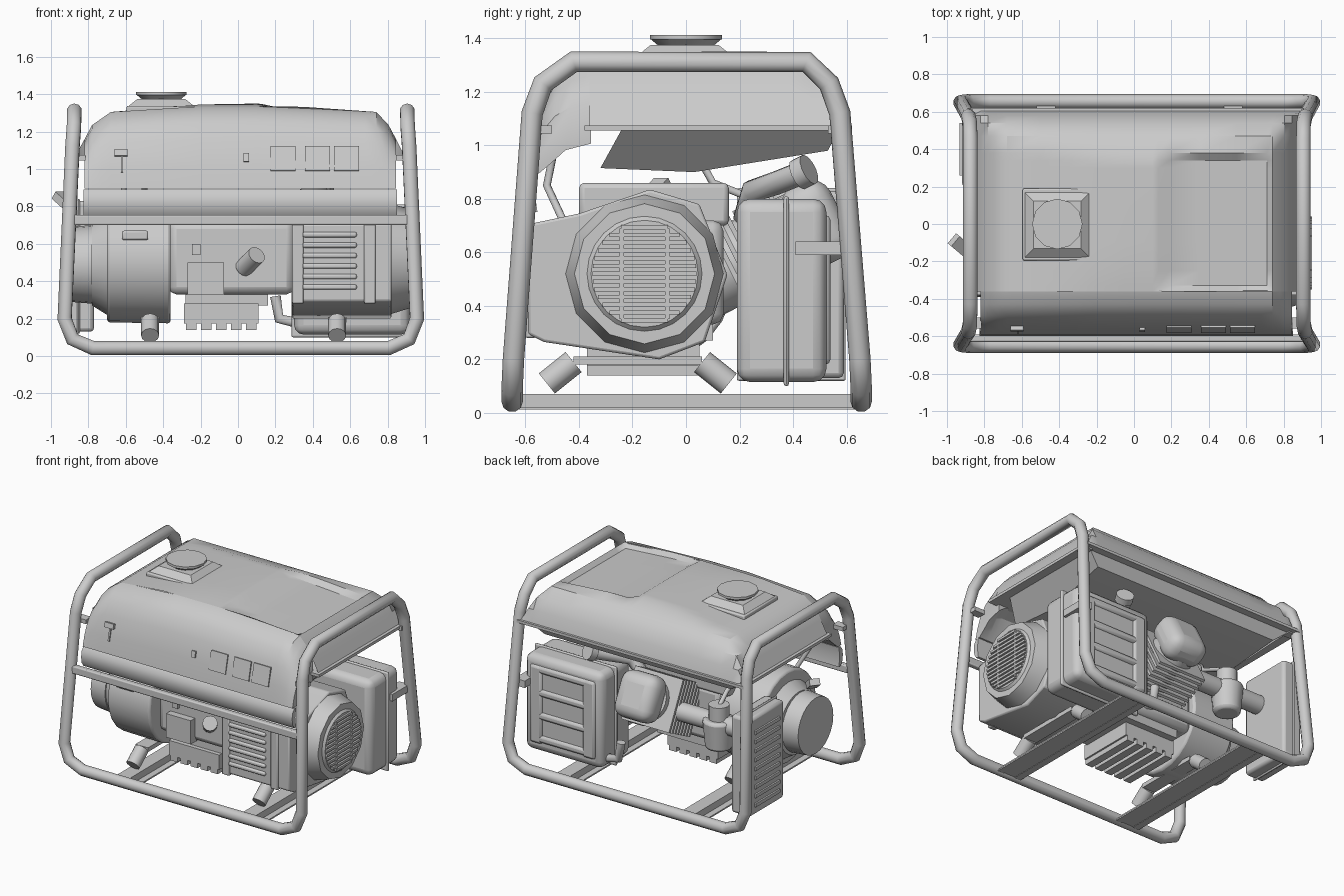
import bpy, bmesh, math
from mathutils import Vector

if "Cube" in bpy.data.objects:
    bpy.data.objects.remove(bpy.data.objects["Cube"])

GREY = (0.6, 0.6, 0.6, 1)
mat = bpy.data.materials.new("plain grey")
mat.use_nodes = True
mat.diffuse_color = GREY
mat.node_tree.nodes["Principled BSDF"].inputs["Base Color"].default_value = GREY
CX = 0.015  # middle of the frame
parts = []


def add(name, bm, bevel=0, segments=2):
    bmesh.ops.recalc_face_normals(bm, faces=bm.faces[:])
    me = bpy.data.meshes.new(name)
    bm.to_mesh(me)
    bm.free()
    me.materials.append(mat)
    ob = bpy.data.objects.new(name, me)
    bpy.context.collection.objects.link(ob)
    parts.append(ob)
    if bevel:
        mod = ob.modifiers.new("bevel", "BEVEL")
        mod.width, mod.segments = bevel, segments
    return ob


def box(name, x, y, z, bevel=0, segments=2, rot=(0, 0, 0)):
    """Box from (min, max) ranges, with an optional turn about its middle."""
    bm = bmesh.new()
    bmesh.ops.create_cube(bm, size=1)
    for v in bm.verts:
        v.co = Vector(c * (r[1] - r[0]) for c, r in zip(v.co, (x, y, z)))
    ob = add(name, bm, bevel, segments)
    ob.location = [sum(r) / 2 for r in (x, y, z)]
    ob.rotation_euler = rot
    return ob


def cyl(name, a, b, r1, r2=None, sides=24, bevel=0):
    """Cylinder or cone from point a to point b."""
    a, b = Vector(a), Vector(b)
    bm = bmesh.new()
    bmesh.ops.create_cone(bm, cap_ends=True, segments=sides, radius1=r1,
                          radius2=r1 if r2 is None else r2, depth=(b - a).length)
    ob = add(name, bm, bevel)
    ob.location = (a + b) / 2
    ob.rotation_euler = (b - a).to_track_quat('Z', 'Y').to_euler()
    return ob


def loft(name, rings, bevel=0):
    """Skin a row of closed rings and cap both ends."""
    bm = bmesh.new()
    rows = [[bm.verts.new(p) for p in ring] for ring in rings]
    n = len(rows[0])
    for lo, hi in zip(rows, rows[1:]):
        for k in range(n):
            bm.faces.new((lo[k], lo[(k + 1) % n], hi[(k + 1) % n], hi[k]))
    bm.faces.new(rows[0])
    bm.faces.new(rows[-1])
    return add(name, bm, bevel)


def prism(name, profile, x, bevel=0):
    """Side profile of (y, z, inset) points spanned across an x range."""
    return loft(name, [[(x[0] + i, y, z) for y, z, i in profile],
                       [(x[1] - i, y, z) for y, z, i in profile]], bevel)


def tube(name, points, radius, cyclic=False):
    cu = bpy.data.curves.new(name, 'CURVE')
    cu.dimensions = '3D'
    cu.bevel_depth, cu.bevel_resolution = radius, 3
    cu.use_fill_caps = True
    sp = cu.splines.new('POLY')
    sp.points.add(len(points) - 1)
    for p, c in zip(sp.points, points):
        p.co = (*c, 1)
    sp.use_cyclic_u = cyclic
    cu.materials.append(mat)
    ob = bpy.data.objects.new(name, cu)
    bpy.context.collection.objects.link(ob)


def lerp(t, table):
    for (a, va), (b, vb) in zip(table, table[1:]):
        if t <= b:
            return va + (vb - va) * max(0, (t - a) / (b - a))
    return table[-1][1]


# Tubular frame: one closed loop, two hoops joined by bottom rails
side = [(.79, -.65, .042), (.9, -.65, .09), (.942, -.645, .2), (.9, -.575, 1.12),
        (.892, -.535, 1.23), (.89, -.42, 1.312), (.89, .45, 1.312), (.892, .535, 1.23),
        (.9, .575, 1.12), (.942, .65, .2), (.9, .655, .09), (.79, .655, .042)]
loop = [(CX + x, y, z) for x, y, z in side]
loop += [(CX - x, y, z) for x, y, z in reversed(side)]
tube("frame", loop, .04, True)
box("front_crossbar", (-.9, .93), (-.63, -.59), (.7, .755), .008)

# Floor channels with rubber mounts
for x in (-.47, .53):
    box("floor_channel", (x - .05, x + .05), (-.64, .64), (.015, .07))
    for s in (-1, 1):
        box("channel_lip", (x + s * .07 - .025, x + s * .07 + .025), (-.64, .64), (.012, .022))
    for y, s in ((-.46, 1), (.1, -1)):
        cyl("rubber_mount", (x, y - s * .06, .11), (x, y + s * .04, .19), .048, sides=12)
    box("mount_plate", (x - .05, x + .05), (-.42, .06), (.18, .21))

# Fuel tank: domed top with sunken panel; rim heights match so the corners mitre
RIM = (1.07, 1.16, 1.235, 1.305)
ALONG = [*zip((-.87, -.82, -.78, -.68), RIM), (-.2, 1.345), (.1, 1.35),
         *zip((.74, .805, .845, .89), reversed(RIM))]
ACROSS = [(-.36, 1.335), (-.25, 1.345), (.3, 1.36), *zip((.47, .54, .58, .605), reversed(RIM))]
XS = sorted([x for x, z in ALONG] + [-.5, -.35, -.05, .13, .19, .35, .55, .71])
YS = sorted([y for y, z in ACROSS] + [-.33, -.1, .1, .34, .38])


def tank_height(x, y):
    ramp = min((x - .13) / .06, (.74 - x) / .03, (y + .36) / .03, (.38 - y) / .04, 1)
    return min(lerp(x, ALONG), lerp(y, ACROSS)) - .03 * max(0, ramp)


bm = bmesh.new()
grid = [[bm.verts.new((x, y, tank_height(x, y))) for y in YS] for x in XS]
for a, b in zip(grid, grid[1:]):
    for j in range(len(YS) - 1):
        bm.faces.new((a[j], b[j], b[j + 1], a[j + 1]))
add("tank_top", bm)
box("tank_flange", (-.89, .91), (-.38, .62), (1.055, 1.075))
prism("tank_bottom", [(-.24, 1.06, 0), (-.32, .915, .12), (.03, .9, .14), (.53, .98, .1), (.57, 1.06, 0)],
      (-.83, .85))
for s in (-1, 1):
    for y in (-.53, .56):
        box("tank_bracket", (CX + s * .87 - .04, CX + s * .87 + .04), (y - .03, y + .03), (1.045, 1.075))

# Filler neck and cap
box("filler_plate", (-.595, -.225), (-.195, .19), (1.28, 1.338), .008)
bm = bmesh.new()
bmesh.ops.create_cone(bm, cap_ends=True, segments=4, radius1=.25, radius2=.18, depth=.04)
filler = add("filler_base", bm)
filler.location, filler.rotation_euler = (-.41, -.005, 1.355), (0, 0, math.pi / 4)
cyl("fuel_cap", (-.41, 0, 1.37), (-.41, 0, 1.395), .1, .13, 12)
cyl("fuel_cap_top", (-.41, 0, 1.395), (-.41, 0, 1.412), .135, sides=12)

# Control panel fairing, crowned along its length, and the lower strip
PANEL = [(-.355, 1.335), (-.43, 1.31), (-.49, 1.25), (-.535, 1.16), (-.57, 1.02), (-.59, .895),
         (-.55, .895), (-.51, .95), (-.45, 1.04), (-.355, 1.08)]


def panel_ring(x):
    k = min(1, (lerp(x, ALONG) - .895) / .44)
    return [(x, y, .895 + (z - .895) * k) for y, z in PANEL]


loft("control_panel", [panel_ring(x) for x in (-.82, -.8, -.78, -.73, -.68, -.2, .1, .68, .74, .78, .805, .845)])
prism("lower_strip",
      [(-.575, .89, 0), (-.597, .86, 0), (-.6, .82, 0), (-.595, .78, 0), (-.575, .75, 0),
       (-.555, .75, 0), (-.565, .82, 0), (-.555, .89, 0)], (-.825, .85))
TILT = -.22


def on_panel(name, x, z, w, h, depth=.02):
    y = -.567 + (z - 1.02) * .24
    box(name, (x - w / 2, x + w / 2), (y - depth / 2, y + depth / 2), (z - h / 2, z + h / 2), rot=(TILT, 0, 0))


for x in (.24, .425, .58):
    on_panel("outlet", x, 1.055, .133, .133)
on_panel("breaker_switch", .045, 1.06, .03, .045, .03)
on_panel("start_switch", -.625, 1.085, .07, .035, .04)
on_panel("start_key", -.62, 1.03, .012, .1)

# Alternator housing with louvred front and round fan grille
prism("alternator_housing",
      [(-.59, .705, 0), (-.4, .745, 0), (-.135, .835, 0), (.05, .78, 0), (.155, .515, 0),
       (.07, .265, 0), (-.1, .2, 0), (-.53, .265, 0), (-.59, .295, 0)], (.29, .82), .01)
for x in (.315, .7):
    box("housing_band", (x - .025, x + .035), (-.6, -.56), (.28, .71), .008)
for i in range(6):
    z = .355 + i * .056
    box("louvre", (.345, .635), (-.605, -.57), (z, z + .028), .01)
CY, CZ = -.155, .52
cyl("fan_cover", (.82, CY, CZ), (.925, CY, CZ), .295, .262, 12)
cyl("grille_rim", (.925, CY, CZ), (.94, CY, CZ), .215, .2, 24)
for i in range(-6, 7):
    z = i * .029
    w = math.sqrt(.195 ** 2 - z * z)
    box("grille_bar", (.93, .953), (CY - w, CY + w), (CZ + z - .008, CZ + z + .008))
for y in (-.085, .085):
    box("grille_post", (.93, .951), (CY + y - .008, CY + y + .008), (CZ - .17, CZ + .17))

# Muffler with seam and ribbed shield
box("muffler", (.3, .92), (.19, .525), (.115, .8), .05, 3)
box("muffler_seam", (.285, .935), (.365, .385), (.1, .81), .04)
for x in (.4, .82):
    box("shield_post", (x - .05, x + .05), (.5, .54), (.18, .74), .02)
for i in range(4):
    z = .19 + i * .165
    box("shield_rib", (.37, .85), (.5, .54), (z, z + .055), .02)
box("muffler_bracket", (.86, .94), (.41, .6), (.59, .64))
tube("exhaust_pipe", [(.12, .3, .7), (.2, .22, .74), (.26, .25, .83), (.38, .34, .86), (.45, .44, .9)], .045)
cyl("exhaust_flange", (.44, .42, .89), (.46, .46, .91), .06, sides=12)
tube("tail_pipe", [(.35, .45, .17), (.22, .45, .2), (.2, .45, .32)], .03)

# Crankcase, ribbed sump and control box
box("crankcase", (-.37, .3), (-.38, .14), (.33, .72), .04)
box("crankcase_base", (-.28, .16), (-.34, .1), (.27, .34))
box("sump", (-.29, .11), (-.37, .05), (.175, .28))
for i in range(5):
    x = -.25 + i * .08
    box("sump_fin", (x - .028, x + .028), (-.37, .05), (.14, .18))
box("ignition_box", (-.27, -.075), (-.43, -.36), (.33, .5))
box("oil_sensor", (-.245, -.2), (-.4, -.36), (.54, .6))
cyl("oil_filler", (.03, -.36, .47), (.1, -.46, .54), .05, sides=12)
box("engine_cowl", (-.45, .22), (-.4, .16), (.7, .86), .02)

# Finned cylinder, leaning up to the back, with valve cover
axis = Vector((0, .89, .45)).normalized()
base = Vector((.01, .13, .53))
lean = math.atan2(axis.z, axis.y)
for i in range(8):
    c = base + axis * (.04 + i * .036)
    box("cooling_fin", (c.x - .21, c.x + .17), (c.y - .009, c.y + .009), (c.z - .18, c.z + .18), rot=(lean, 0, 0))
cyl("cylinder", base - axis * .1, base + axis * .34, .15)
c = base + axis * .4
box("valve_cover", (c.x - .14, c.x + .16), (c.y - .1, c.y + .1), (c.z - .16, c.z + .16), .08, 4, (lean, 0, 0))

# Recoil starter end
cyl("flywheel_housing", (-.36, CY, CZ - .01), (-.7, CY, CZ - .01), .335, .33, 24, .015)
cyl("starter_cover", (-.7, CY - .01, CZ - .03), (-.78, CY - .01, CZ - .03), .27, .22, 24)
cyl("starter_disc", (-.78, CY - .03, CZ - .03), (-.9, CY - .03, CZ - .03), .21, .2, 24)
box("starter_handle", (-.62, -.48), (-.5, -.44), (.62, .67), .01)
box("fuel_lever", (-.985, -.87), (-.15, -.08), (.805, .85), rot=(0, .6, -.7))

# Air cleaner and carburettor
box("air_cleaner", (-.92, -.77), (.2, .59), (.13, .83), .02)
box("air_cleaner_seam", (-.86, -.845), (.19, .597), (.12, .84), .01)
for i in range(9):
    z = .19 + i * .065
    box("air_cleaner_rib", (-.932, -.9), (.26, .54), (z, z + .025))
cyl("intake", (-.78, .33, .6), (-.14, .33, .6), .065, sides=16)
cyl("carburettor_bowl", (-.5, .34, .43), (-.5, .34, .64), .09, .11, 16, .02)
cyl("carburettor_top", (-.5, .34, .64), (-.5, .34, .74), .07, sides=12)
tube("fuel_hose", [(-.5, .34, .72), (-.5, .25, .8), (-.5, .1, .86), (-.5, .05, .95)], .015)
tube("cable", [(-.6, -.5, .95), (-.62, -.52, .85), (-.56, -.46, .72)], .015)

# Shading: smooth curves, keep corners crisp
bpy.ops.object.select_all(action='DESELECT')
for ob in parts:
    ob.select_set(True)
bpy.context.view_layer.objects.active = parts[0]
bpy.ops.object.shade_smooth_by_angle(angle=math.radians(32))
